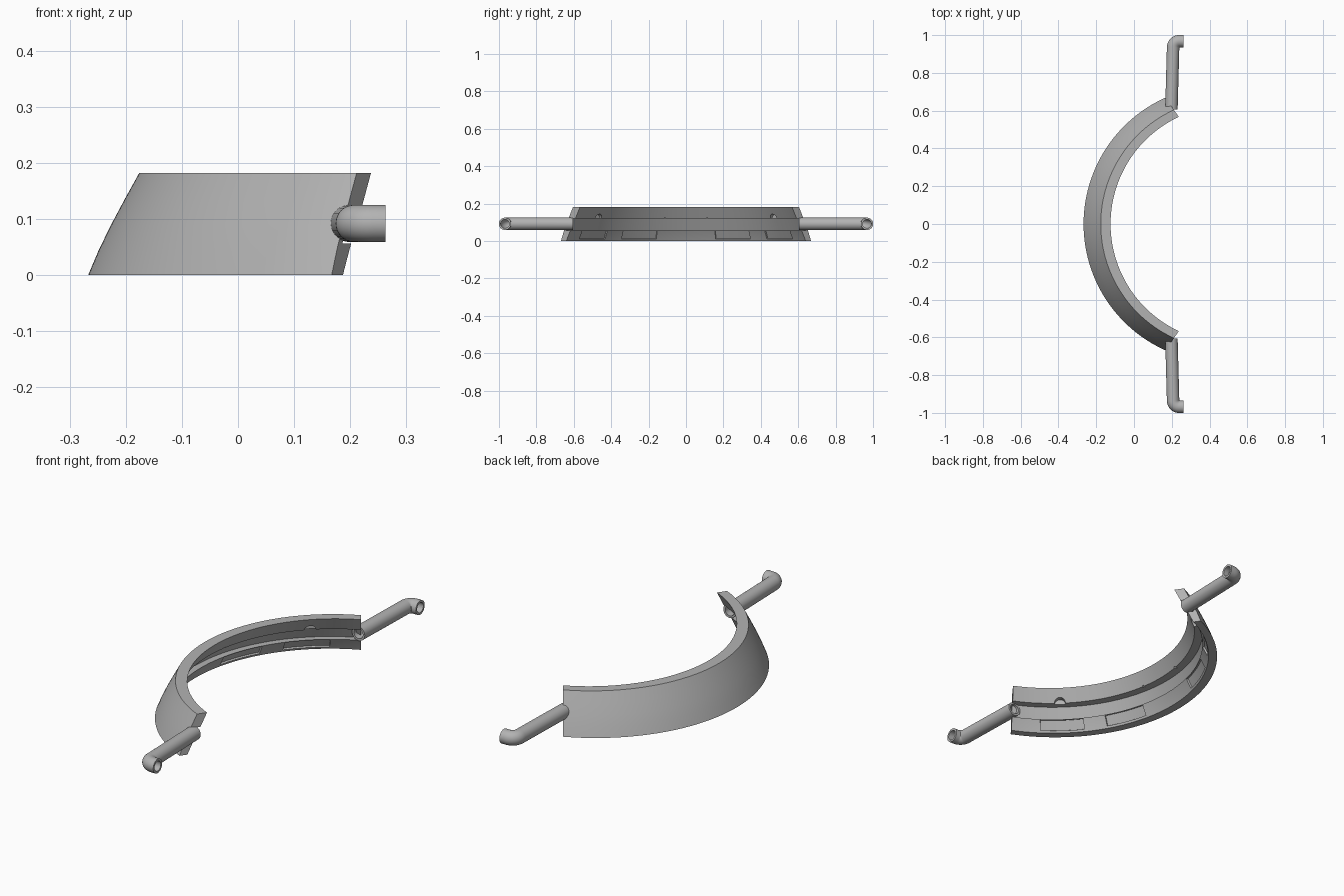
import bpy, bmesh
from math import sin, cos, pi, atan2, hypot, sqrt

cube = bpy.data.objects.get("Cube")
if cube:
    bpy.data.objects.remove(cube)

grey = bpy.data.materials.new("plain grey")
grey.use_nodes = True
grey.diffuse_color = (0.45, 0.45, 0.45, 1)
grey.node_tree.nodes["Principled BSDF"].inputs["Base Color"].default_value = (0.45, 0.45, 0.45, 1)


def loft(sections, ring):
    """Skin closed sections; join last to first if ring, else cap the ends."""
    bm = bmesh.new()
    loops = [[bm.verts.new(p) for p in s] for s in sections]
    n = len(loops[0])
    pairs = list(zip(loops, loops[1:])) + ([(loops[-1], loops[0])] if ring else [])
    for a, b in pairs:
        for i in range(n):
            j = (i + 1) % n
            bm.faces.new((a[i], a[j], b[j], b[i]))
    if not ring:
        bm.faces.new(loops[0])
        bm.faces.new(loops[-1])
    bmesh.ops.recalc_face_normals(bm, faces=bm.faces)
    return bm


def finish(bm, name):
    mesh = bpy.data.meshes.new(name)
    bm.to_mesh(mesh)
    bm.free()
    mesh.materials.append(grey)
    obj = bpy.data.objects.new(name, mesh)
    bpy.context.collection.objects.link(obj)
    return obj


def smooth(obj):
    bpy.ops.object.select_all(action='DESELECT')
    obj.select_set(True)
    bpy.context.view_layer.objects.active = obj
    bpy.ops.object.shade_smooth_by_angle(angle=0.6)


def arc(x0):
    """Centre x, radius and end angle of the band arc passing through x0 at y = 0."""
    d = -0.124 - x0
    xe, ye = 0.237 - 0.49 * d, 0.567 + 0.713 * d
    s = xe - x0
    r = (ye * ye + s * s) / (2 * s)
    return x0 + r, r, atan2(ye, x0 + r - xe)


def on_arc(x0, z, t):
    c, r, end = arc(x0)
    return (c - r * cos(t * end), r * sin(t * end), z)


# Curved band: sloped outer wall, inner groove between two flanges
profile = [(-0.267, 0), (-0.248, 0.045), (-0.226, 0.09), (-0.202, 0.135), (-0.176, 0.182),
           (-0.124, 0.182), (-0.158, 0.12), (-0.197, 0.12), (-0.228, 0.056),
           (-0.196, 0.056), (-0.198, 0.053), (-0.221, 0.01), (-0.226, 0)]
STEPS = 120
bm = loft([[on_arc(x, z, 2 * k / STEPS - 1) for x, z in profile] for k in range(STEPS + 1)], False)

# Shallow pockets in the lower flange
pockets = []
for f in bm.faces:
    c = f.calc_center_median()
    inner_row = all(0.009 < v.co.z < 0.054 for v in f.verts) and f.normal.x > 0.1
    if inner_row and (0.16 < abs(c.y) < 0.34 or 0.43 < abs(c.y) < 0.565):
        pockets.append(f)
bmesh.ops.inset_region(bm, faces=pockets, thickness=0.001, depth=-0.008, use_even_offset=True)
band = finish(bm, "curved_band")

# Small half-round notches in the upper flange
for side in (-1, 1):
    for y, radius in ((0.465, 0.025), (0.11, 0.006)):
        cx, r, _ = arc(-0.15)
        x = cx - sqrt(r * r - y * y)
        bpy.ops.mesh.primitive_cylinder_add(
            vertices=24, radius=radius, depth=0.036, location=(x, side * y, 0.119),
            rotation=(0, pi / 2, atan2(-side * y, cx - x)))
        cutter = bpy.context.object
        cutter.name = "notch_cutter"
        cutter.hide_render = True
        mod = band.modifiers.new("notch", 'BOOLEAN')
        mod.operation = 'DIFFERENCE'
        mod.object = cutter
        bpy.context.view_layer.objects.active = band
        bpy.ops.object.modifier_apply(modifier=mod.name)
        bpy.data.objects.remove(cutter)
smooth(band)


# Hollow elbow tubes at both ends
def tube(name, side):
    bend, cx, cy, z = 0.034, 0.241, 0.934, 0.092
    path = [(0.198, 0.605, 0)]
    path += [(cx - bend * cos(a), cy + bend * sin(a), a) for a in (k * pi / 20 for k in range(11))]
    path.append((0.263, cy + bend, pi / 2))

    def ring(px, py, a, r):
        # the section plane turns with the bend
        return [(px - r * cos(u) * cos(a), side * (py + r * cos(u) * sin(a)), z + r * sin(u))
                for u in (2 * pi * k / 32 for k in range(32))]
    outer = [ring(*p, 0.033) for p in path]
    bore = [ring(*p, 0.023) for p in reversed(path)]
    smooth(finish(loft(outer + bore, True), name))


tube("left_end_tube", 1)
tube("right_end_tube", -1)
